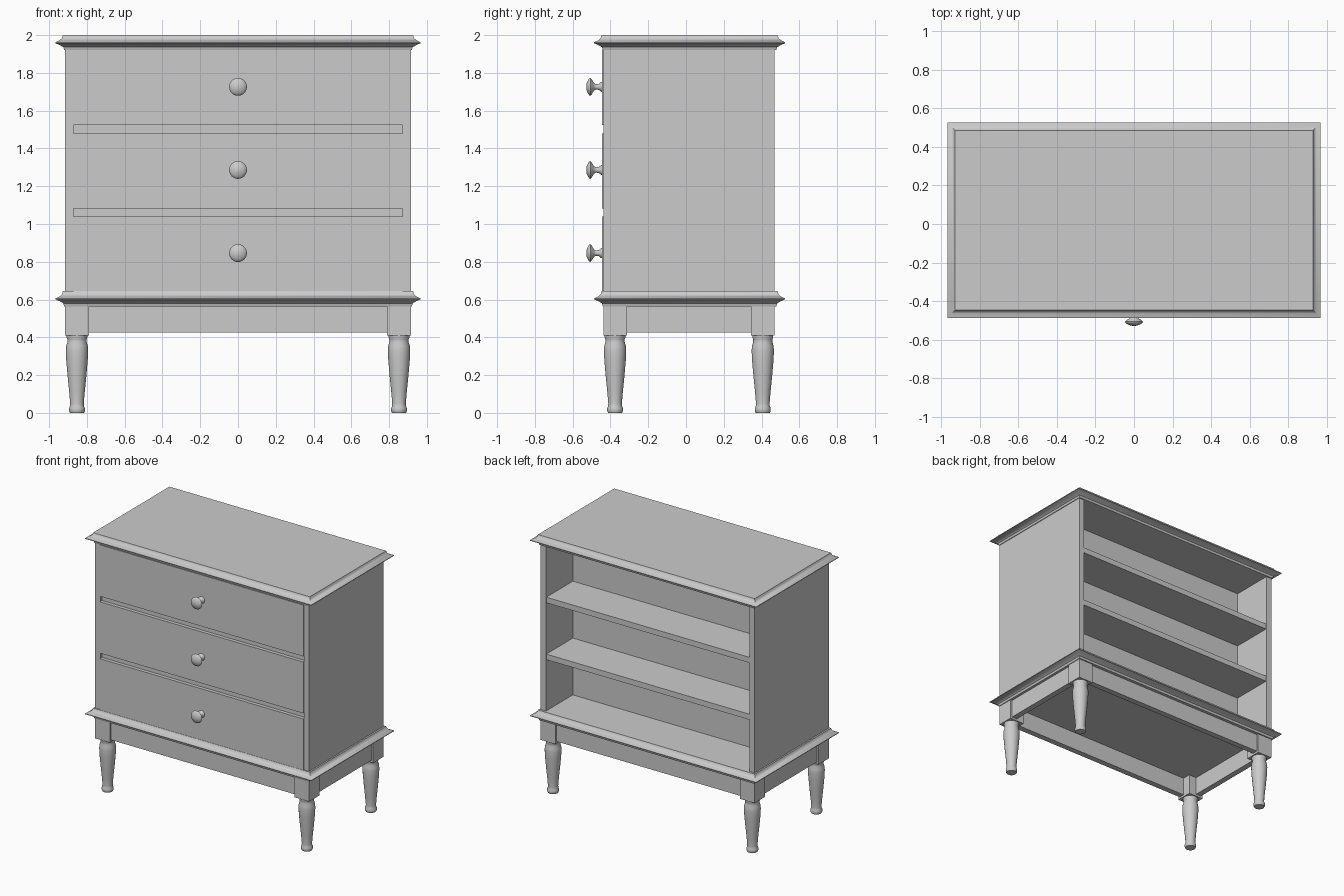
import bpy, bmesh
from mathutils import Matrix, Vector

cube = bpy.data.objects.get("Cube")
if cube:
    bpy.data.objects.remove(cube, do_unlink=True)

grey = bpy.data.materials.new("plain grey")
grey.use_nodes = True
COLOUR = (0.6, 0.6, 0.6, 1)
grey.diffuse_color = COLOUR
grey.node_tree.nodes["Principled BSDF"].inputs["Base Color"].default_value = COLOUR


def finish(name, bm, smooth=False):
    bmesh.ops.recalc_face_normals(bm, faces=bm.faces)
    mesh = bpy.data.meshes.new(name)
    bm.to_mesh(mesh)
    bm.free()
    mesh.materials.append(grey)
    obj = bpy.data.objects.new(name, mesh)
    bpy.context.collection.objects.link(obj)
    if smooth:
        bpy.ops.object.select_all(action='DESELECT')
        obj.select_set(True)
        bpy.context.view_layer.objects.active = obj
        bpy.ops.object.shade_smooth_by_angle(angle=0.7)
    return obj


def box(name, x, y, z):
    """Box from (low, high) ranges."""
    bm = bmesh.new()
    bmesh.ops.create_cube(bm, size=1)
    for v in bm.verts:
        v.co = Vector([(a + b) / 2 + c * (b - a) for (a, b), c in zip((x, y, z), v.co)])
    return finish(name, bm)


def stack(name, rings, matrix, smooth=True):
    """Join equal rings of points into a closed skin."""
    bm = bmesh.new()
    loops = [[bm.verts.new(matrix @ Vector(p)) for p in ring] for ring in rings]
    for low, high in zip(loops, loops[1:]):
        n = len(low)
        for i in range(n):
            bm.faces.new((low[i], low[(i + 1) % n], high[(i + 1) % n], high[i]))
    bm.faces.new(loops[0])
    bm.faces.new(loops[-1])
    return finish(name, bm, smooth)


def turned(name, profile, matrix, sides=32):
    """Lathe a (radius, height) profile."""
    rings = []
    for r, h in profile:
        turn = [Matrix.Rotation(6.283185 * i / sides, 3, 'Z') for i in range(sides)]
        rings.append([t @ Vector((r, 0, h)) for t in turn])
    return stack(name, rings, matrix)


# Main extents of the carcass
W, FRONT, BACK = 0.915, -0.438, 0.469
INNER, WALL = 0.87, 0.14
LOW, HIGH = 0.643, 1.925

# Mitred mouldings: (overhang, height) profile around the rectangle
MOULD = [(0.005, 0), (0.01, 0.016), (0.03, 0.028), (0.052, 0.037),
         (0.052, 0.042), (0.03, 0.052), (0.017, 0.064), (0.012, 0.08)]
for name, base in (("base_moulding", 0.564), ("top_board", 1.92)):
    rings = []
    for out, h in MOULD:
        x, y0, y1 = W + out, FRONT + 0.003 - out, BACK + 0.004 + out
        rings.append([(-x, y0, h), (x, y0, h), (x, y1, h), (-x, y1, h)])
    stack(name, rings, Matrix.Translation((0, 0, base)))

# Side panels
for side, s in (("left", 1), ("right", -1)):
    box(side + "_panel", sorted((s * INNER, s * W)), (FRONT, BACK), (LOW - 0.02, HIGH))

# Inner wall, closing the compartments behind the drawers
box("inner_wall", (-INNER, INNER), (WALL - 0.02, WALL), (LOW - 0.02, HIGH))

# Drawers, knobs and the shelves between them
KNOB = [(0.027, 0), (0.025, 0.006), (0.016, 0.016), (0.014, 0.032), (0.02, 0.042),
        (0.041, 0.055), (0.047, 0.061), (0.045, 0.067), (0.035, 0.074),
        (0.019, 0.081), (0.005, 0.083)]
PITCH, HEIGHT = 0.44, 0.397
for i, label in enumerate(("bottom", "middle", "top")):
    z = LOW + i * PITCH
    box(label + "_drawer", (-INNER, INNER), (FRONT - 0.007, WALL - 0.02), (z, z + HEIGHT))
    place = Matrix.Translation((0, FRONT - 0.007, z + 0.203)) @ Matrix.Rotation(1.570796, 4, 'X')
    turned(label + "_knob", KNOB, place)
    if i:
        box(label + "_shelf", (-INNER, INNER), (FRONT + 0.02, BACK - 0.005), (z - PITCH + HEIGHT, z))

# Legs with square blocks at the corners
LEG = [(0.037, 0), (0.042, 0.01), (0.042, 0.024), (0.037, 0.036), (0.036, 0.05),
       (0.041, 0.11), (0.05, 0.2), (0.057, 0.28), (0.059, 0.33), (0.057, 0.355),
       (0.051, 0.375), (0.051, 0.39), (0.055, 0.4), (0.055, 0.415)]
HALF = 0.0625
for side, s in (("left", 1), ("right", -1)):
    for end, y in (("front", FRONT + HALF), ("back", BACK - HALF)):
        x = s * (W - HALF)
        box(f"{end}_{side}_block", (x - HALF, x + HALF), (y - HALF, y + HALF), (0.41, 0.57))
        turned(f"{end}_{side}_leg", LEG, Matrix.Translation((x, y, 0)))

# Apron boards between the blocks
SPAN, INSET, THICK = W - 2 * HALF, 0.015, 0.045
APRON = (0.425, 0.57)
box("front_apron", (-SPAN, SPAN), (FRONT + INSET, FRONT + INSET + THICK), APRON)
box("back_apron", (-SPAN, SPAN), (BACK - INSET - THICK, BACK - INSET), APRON)
for side, s in (("left", 1), ("right", -1)):
    xs = sorted((s * (W - INSET), s * (W - INSET - THICK)))
    box(side + "_apron", xs, (FRONT + 2 * HALF, BACK - 2 * HALF), APRON)
